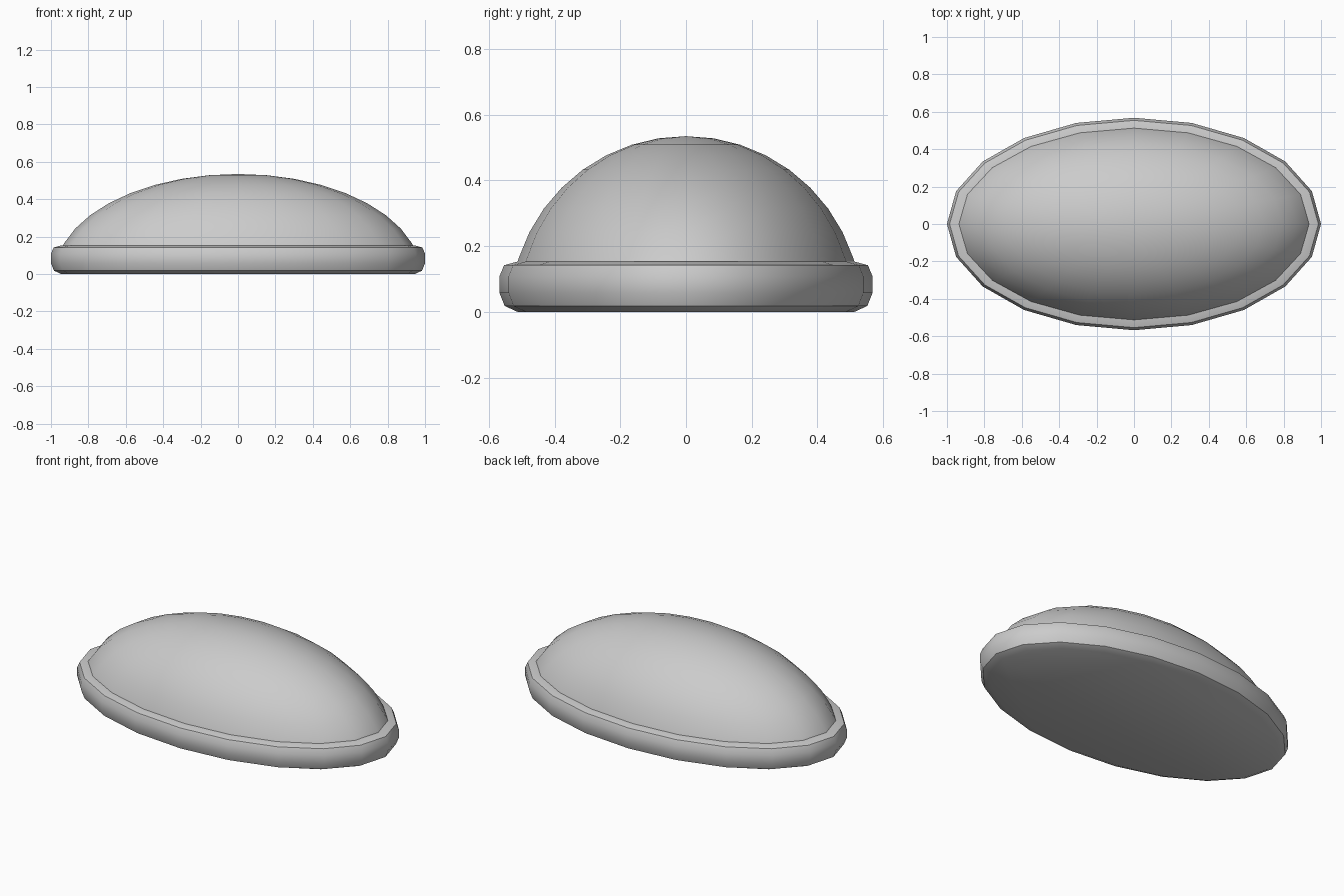
import bpy, bmesh
from math import sin, cos, pi, radians

if "Cube" in bpy.data.objects:
    bpy.data.objects.remove(bpy.data.objects["Cube"])

SIDES = 20


def stack_rings(name, rings, tip=None, closed_bottom=False, sharp=30):
    """Skin a stack of elliptical rings given as (x radius, y radius, z)."""
    bm = bmesh.new()
    loops = []
    for a, b, z in rings:
        loops.append([bm.verts.new((a * cos(2 * pi * i / SIDES),
                                    b * sin(2 * pi * i / SIDES), z))
                      for i in range(SIDES)])
    for lo, hi in zip(loops, loops[1:]):
        for i in range(SIDES):
            j = (i + 1) % SIDES
            bm.faces.new((lo[i], lo[j], hi[j], hi[i]))
    if closed_bottom:
        bm.faces.new(loops[0][::-1])
    if tip is not None:
        top = bm.verts.new((0, 0, tip))
        for i in range(SIDES):
            bm.faces.new((loops[-1][i], loops[-1][(i + 1) % SIDES], top))
    mesh = bpy.data.meshes.new(name)
    bm.to_mesh(mesh)
    bm.free()
    obj = bpy.data.objects.new(name, mesh)
    bpy.context.collection.objects.link(obj)
    bpy.ops.object.select_all(action='DESELECT')
    obj.select_set(True)
    bpy.context.view_layer.objects.active = obj
    bpy.ops.object.shade_smooth_by_angle(angle=radians(sharp))
    return obj


# Base rim: rounded oval slab, profile as (inset, height)
profile = [(0.055, 0.0), (0.016, 0.018), (0.0, 0.058), (0.0, 0.108),
           (0.014, 0.142), (0.055, 0.153), (0.08, 0.153)]
stack_rings("base_rim", [(1.0 - d, 0.568 - d, z) for d, z in profile],
            closed_bottom=True)

# Dome: upper part of a stretched sphere
R = 0.535
lats = [radians(16.5)] + [radians(9 * k) for k in range(2, 10)]
stack_rings("dome", [(0.977 * cos(t), R * cos(t), R * sin(t)) for t in lats],
            tip=R)
